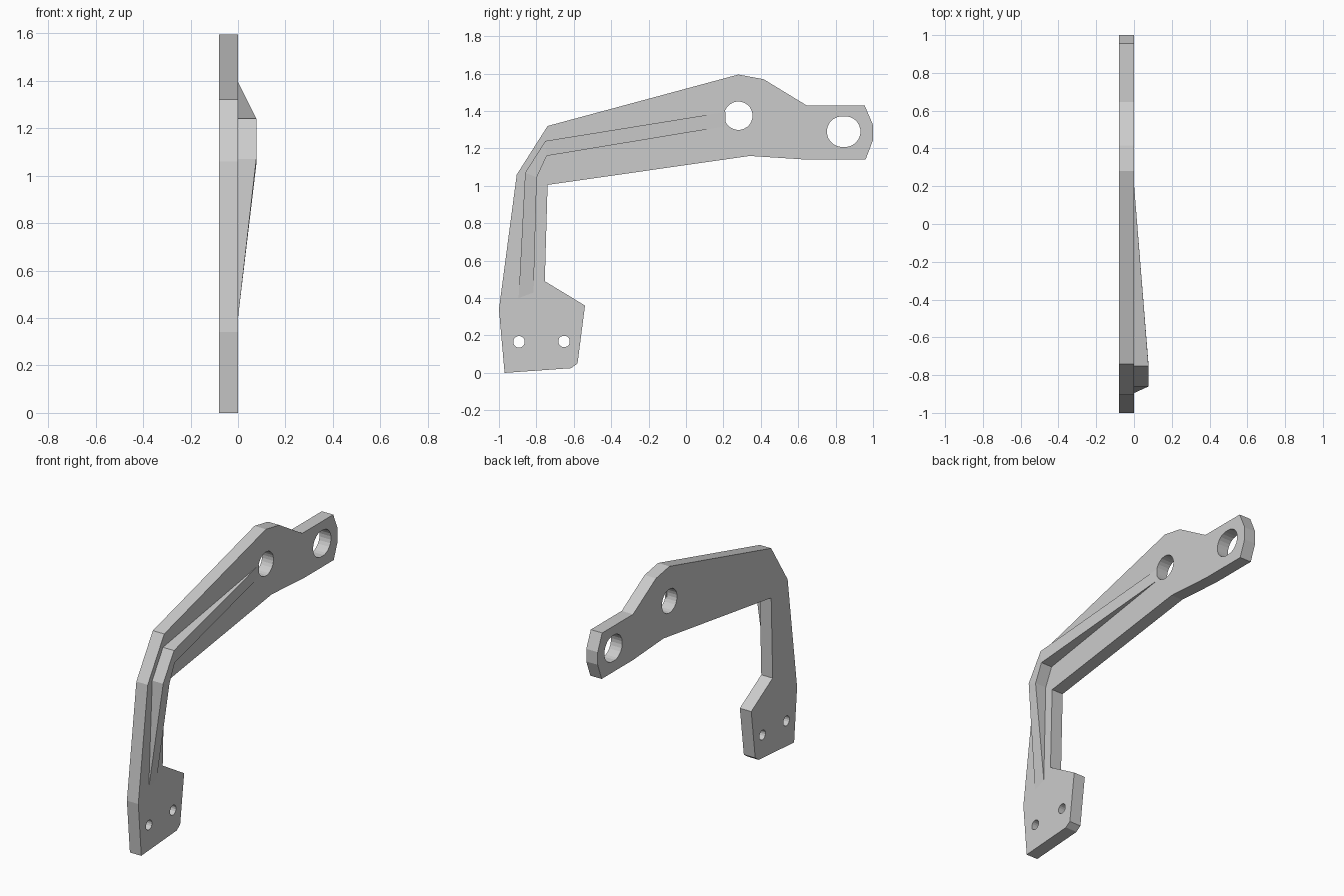
import bpy, bmesh, math

if "Cube" in bpy.data.objects:
    bpy.data.objects.remove(bpy.data.objects["Cube"])

THICK = 0.08


def add_object(name, bm):
    bmesh.ops.recalc_face_normals(bm, faces=bm.faces)
    mesh = bpy.data.meshes.new(name)
    bm.to_mesh(mesh)
    bm.free()
    obj = bpy.data.objects.new(name, mesh)
    bpy.context.collection.objects.link(obj)
    return obj


def loop(bm, pts):
    vs = [bm.verts.new((0, y, z)) for y, z in pts]
    for a, b in zip(vs, vs[1:] + vs[:1]):
        bm.edges.new((a, b))


def hole(y, z, r, half_slot=0.0, n=24):
    pts = []
    for i in range(n):
        a = math.tau * (i + 0.5) / n
        shift = math.copysign(half_slot, math.cos(a))
        pts.append((y + shift + r * math.cos(a), z + r * math.sin(a)))
    return pts


# Flat bracket plate with four holes
outline = [(-0.97, 0), (-0.615, 0.025), (-0.58, 0.05), (-0.54, 0.36),
           (-0.755, 0.49), (-0.74, 1.005), (0.34, 1.16), (0.65, 1.14),
           (0.96, 1.14), (1, 1.245), (1, 1.325), (0.955, 1.43),
           (0.645, 1.43), (0.415, 1.57), (0.28, 1.595), (-0.74, 1.32),
           (-0.905, 1.06), (-1, 0.34)]
bm = bmesh.new()
loop(bm, outline)
loop(bm, hole(0.28, 1.375, 0.076))
loop(bm, hole(0.843, 1.29, 0.082, 0.008))
loop(bm, hole(-0.893, 0.166, 0.031, n=16))
loop(bm, hole(-0.652, 0.168, 0.031, n=16))
bmesh.ops.triangle_fill(bm, use_beauty=True, edges=bm.edges[:])
ext = bmesh.ops.extrude_face_region(bm, geom=bm.faces[:], use_keep_orig=True)
for v in ext["geom"]:
    if isinstance(v, bmesh.types.BMVert):
        v.co.x = -THICK
add_object("bracket_plate", bm)

# Stiffening rib: outer point, inner point, height; fades out at both ends
stations = [((-0.895, 0.40), (-0.815, 0.43), 0),
            ((-0.86, 1.07), (-0.798, 1.045), 0.077),
            ((-0.752, 1.24), (-0.745, 1.16), 0.077),
            ((0.21, 1.395), (0.21, 1.318), 0)]
bm = bmesh.new()
rings = []
for o, i, h in stations:
    rings.append([bm.verts.new(p) for p in
                  ((-0.01, *o), (h, *o), (h, *i), (-0.01, *i))])
for a, b in zip(rings, rings[1:]):
    for k in range(4):
        m = (k + 1) % 4
        bm.faces.new((a[k], a[m], b[m], b[k]))
bm.faces.new(rings[0])
bm.faces.new(rings[-1])
add_object("stiffening_rib", bm)
